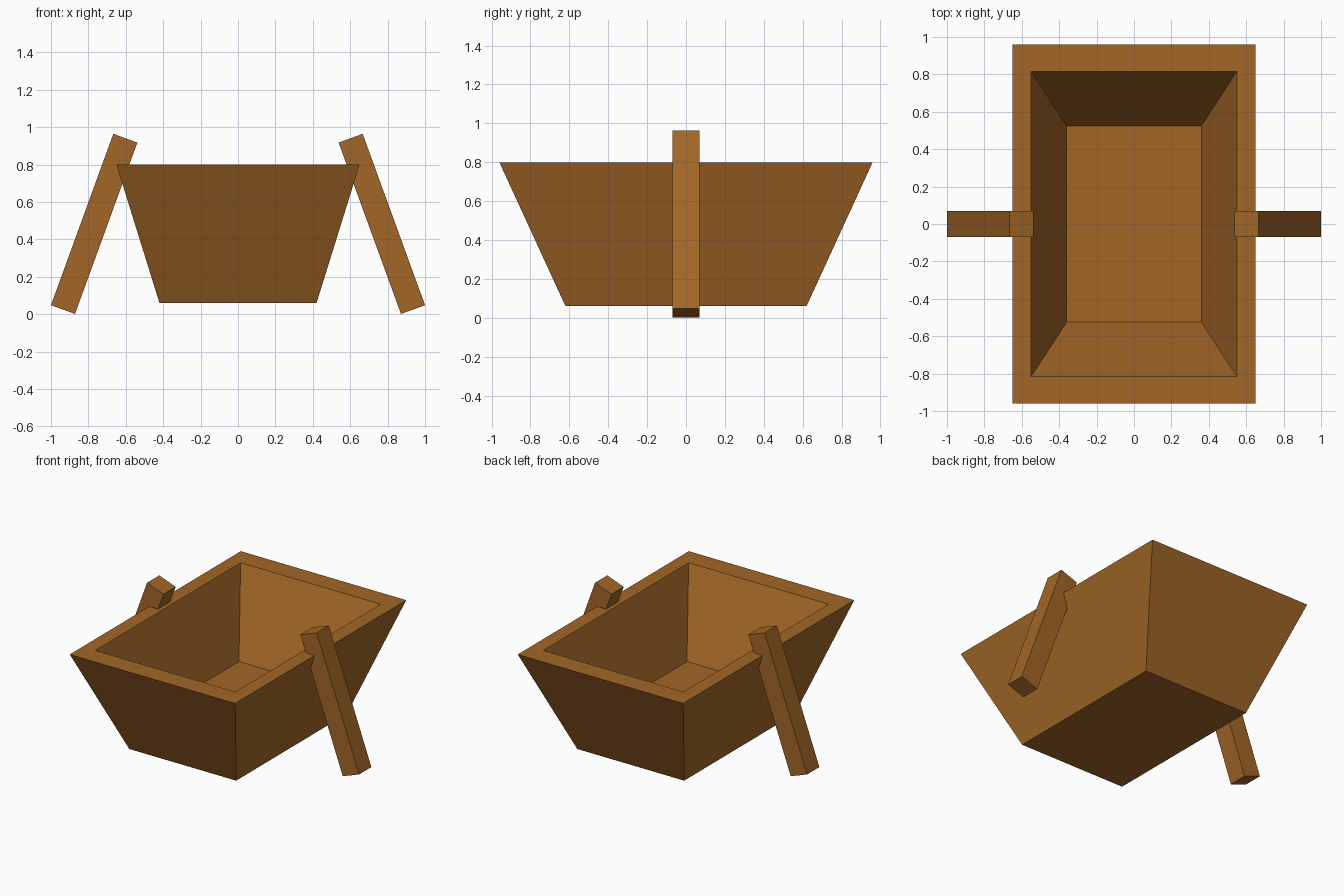
import bpy
import bmesh
import math

cube = bpy.data.objects.get("Cube")
if cube:
    bpy.data.objects.remove(cube, do_unlink=True)

wood = bpy.data.materials.new("brown wood")
wood.use_nodes = True
colour = (0.36, 0.134, 0.02, 1)
wood.diffuse_color = colour
wood.node_tree.nodes["Principled BSDF"].inputs["Base Color"].default_value = colour


def add_object(name, bm):
    bmesh.ops.recalc_face_normals(bm, faces=bm.faces)
    mesh = bpy.data.meshes.new(name)
    bm.to_mesh(mesh)
    bm.free()
    mesh.materials.append(wood)
    obj = bpy.data.objects.new(name, mesh)
    bpy.context.collection.objects.link(obj)
    return obj


def ring(bm, half_x, half_y, z):
    signs = ((-1, -1), (1, -1), (1, 1), (-1, 1))
    return [bm.verts.new((sx * half_x, sy * half_y, z)) for sx, sy in signs]


# Tapered tub: underside, outer walls, rim, inner walls and floor
bm = bmesh.new()
rings = [ring(bm, *size) for size in (
    (0.42, 0.62, 0.06), (0.65, 0.96, 0.80), (0.55, 0.815, 0.80), (0.36, 0.525, 0.26))]
for low, high in zip(rings, rings[1:]):
    for i in range(4):
        j = (i + 1) % 4
        bm.faces.new((low[i], low[j], high[j], high[i]))
bm.faces.new(rings[0])
bm.faces.new(rings[-1])
add_object("tub", bm)

# Splayed side posts, one on each side
for side, name in ((1, "left_post"), (-1, "right_post")):
    bm = bmesh.new()
    bmesh.ops.create_cube(bm, size=1)
    bmesh.ops.scale(bm, vec=(0.137, 0.137, 0.975), verts=bm.verts)
    post = add_object(name, bm)
    post.location = (side * 0.769, 0, 0.483)
    post.rotation_euler.y = -side * math.radians(20)
